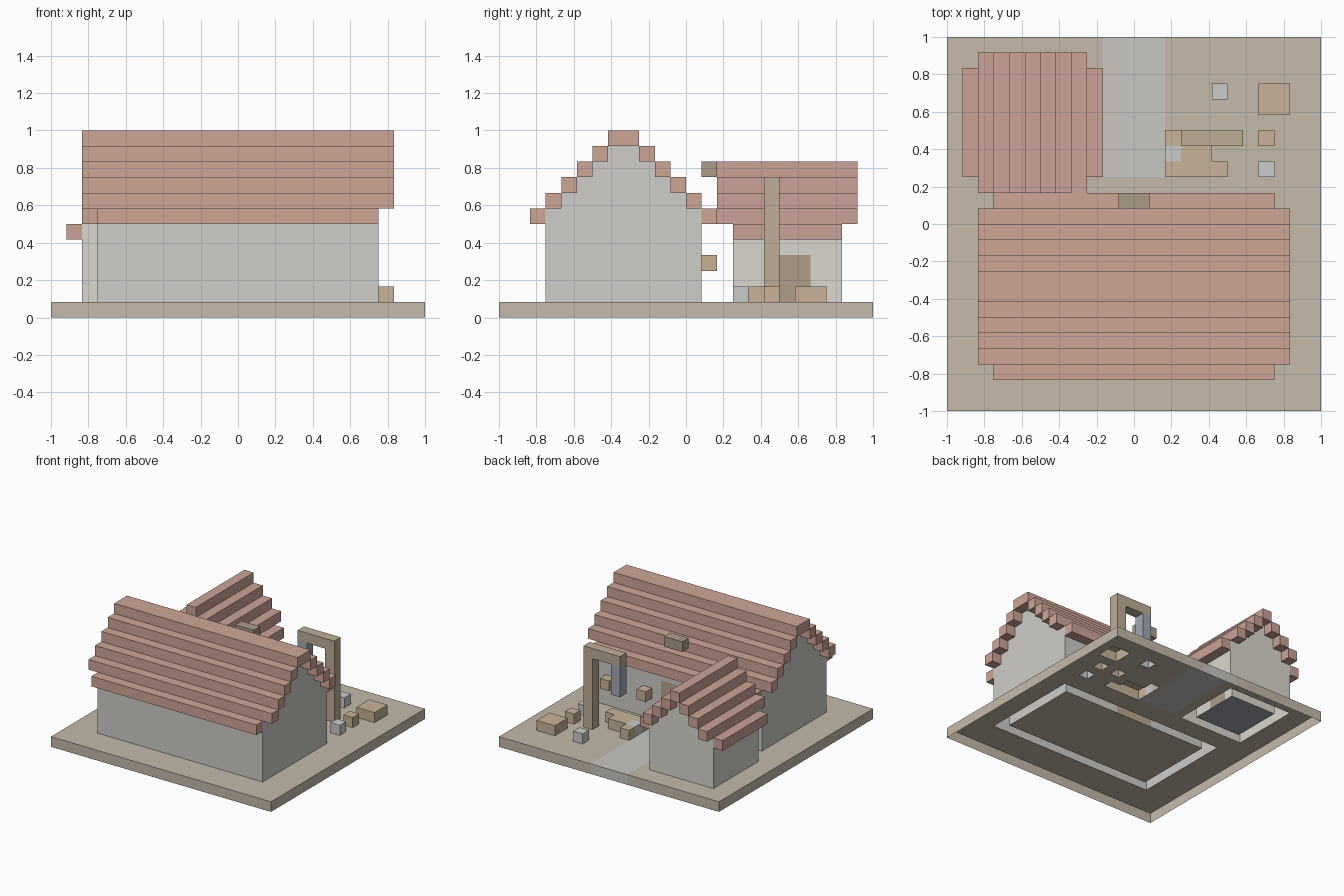
import bpy, bmesh

if "Cube" in bpy.data.objects:
    bpy.data.objects.remove(bpy.data.objects["Cube"])

U = 1 / 12          # size of one block
cells = {}          # block position -> part name


def fill(part, x, y, z):
    """Fill a box of blocks; each range is (start, end) with end excluded."""
    for i in range(*x):
        for j in range(*y):
            for k in range(*z):
                cells[i, j, k] = part


def ring(part, x, y, z):
    """Four walls, one block thick."""
    fill(part, x, (y[0], y[0] + 1), z)
    fill(part, x, (y[1] - 1, y[1]), z)
    fill(part, (x[0], x[0] + 1), y, z)
    fill(part, (x[1] - 1, x[1]), y, z)


COLOURS = {
    "ground_slab": (0.56, 0.49, 0.40),
    "path": (0.58, 0.57, 0.54),
    "small_house_floor": (0.36, 0.38, 0.42),
    "main_house_walls": (0.62, 0.61, 0.58),
    "main_house_roof": (0.62, 0.38, 0.31),
    "main_house_door": (0.50, 0.38, 0.27),
    "small_house_walls": (0.70, 0.68, 0.61),
    "small_house_roof": (0.60, 0.37, 0.31),
    "small_house_door": (0.42, 0.34, 0.26),
    "door_lamp": (0.40, 0.33, 0.25),
    "window_boxes": (0.58, 0.44, 0.30),
    "hoist_frame": (0.52, 0.42, 0.31),
    "hoist_load": (0.36, 0.40, 0.46),
    "timber_pile": (0.58, 0.46, 0.33),
    "crates": (0.58, 0.45, 0.32),
    "stones": (0.63, 0.63, 0.61),
}

# Ground slab with path and inner floor
fill("ground_slab", (-12, 12), (-12, 12), (0, 1))
fill("path", (-2, 2), (3, 12), (0, 1))
fill("small_house_floor", (-9, -4), (4, 9), (0, 1))

# Main house: walls, stepped gables, stepped roof
ring("main_house_walls", (-9, 9), (-9, 1), (1, 7))
fill("main_house_door", (-2, 2), (0, 1), (1, 5))
for k in range(6):
    half = 6 - k
    xs = (-9, 9) if k == 0 else (-10, 10)
    for y in (-4 - half, -4 + half - 1):
        fill("main_house_roof", xs, (y, y + 1), (6 + k, 7 + k))
    if k:
        for x in (-9, 8):
            fill("main_house_walls", (x, x + 1), (-4 - half + 1, -4 + half - 1), (6 + k, 7 + k))

# Small house: walls, stepped gables, stepped roof
ring("small_house_walls", (-10, -3), (3, 10), (1, 6))
fill("small_house_door", (-4, -3), (6, 8), (1, 4))
for k in range(5):
    half = 4 - k
    ys = (3, 10) if k == 0 else (2, 11)
    for x in (-7 - half, -7 + half):
        fill("small_house_roof", (x, x + 1), ys, (5 + k, 6 + k))
    if k:
        for y in (3, 9):
            fill("small_house_walls", (-7 - half + 1, -7 + half), (y, y + 1), (5 + k, 6 + k))

# Fittings on the back wall of the main house
fill("door_lamp", (-1, 1), (1, 2), (9, 10))
for x in (3, 7):
    fill("window_boxes", (x, x + 1), (1, 2), (3, 4))

# Hoist with hanging load
fill("hoist_frame", (6, 7), (5, 6), (1, 9))
fill("hoist_frame", (3, 7), (5, 6), (8, 9))
fill("hoist_load", (3, 4), (5, 6), (5, 8))

# Loose things in the yard
fill("timber_pile", (2, 6), (3, 4), (1, 2))
fill("timber_pile", (3, 5), (4, 5), (1, 2))
fill("timber_pile", (2, 3), (5, 6), (1, 2))
fill("crates", (8, 10), (7, 9), (1, 2))
fill("crates", (8, 9), (5, 6), (1, 2))
for x, y in ((2, 4), (5, 8), (8, 3)):
    fill("stones", (x, x + 1), (y, y + 1), (1, 2))


def build(part):
    """Make one object from the exposed block faces of a part."""
    bm = bmesh.new()
    verts = {}

    def vert(p):
        if p not in verts:
            verts[p] = bm.verts.new([c * U for c in p])
        return verts[p]

    for cell, name in cells.items():
        if name != part:
            continue
        for axis in range(3):
            b, c = (axis + 1) % 3, (axis + 2) % 3
            for side in (0, 1):
                other = list(cell)
                other[axis] += 2 * side - 1
                # hidden faces and the open underside are left out
                if tuple(other) in cells or other[2] < 0:
                    continue
                quad = []
                for db, dc in ((0, 0), (1, 0), (1, 1), (0, 1)):
                    p = list(cell)
                    p[axis] += side
                    p[b] += db
                    p[c] += dc
                    quad.append(vert(tuple(p)))
                bm.faces.new(quad if side else quad[::-1])
    mesh = bpy.data.meshes.new(part)
    bm.to_mesh(mesh)
    bm.free()
    mat = bpy.data.materials.new(part + "_colour")
    mat.diffuse_color = (*COLOURS[part], 1)
    mat.use_nodes = True
    mat.node_tree.nodes["Principled BSDF"].inputs["Base Color"].default_value = mat.diffuse_color
    mesh.materials.append(mat)
    bpy.context.collection.objects.link(bpy.data.objects.new(part, mesh))


for part in COLOURS:
    build(part)
